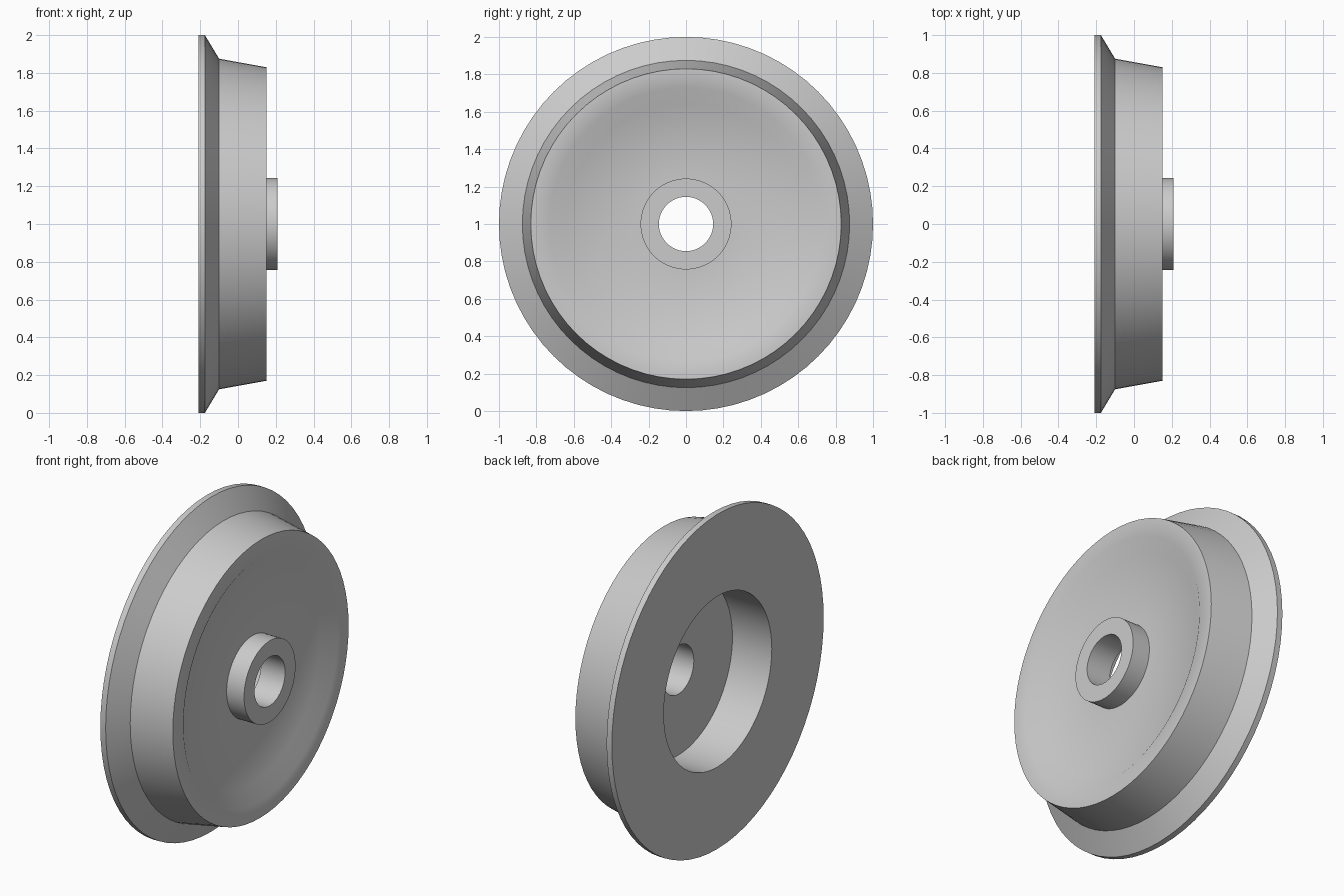
import bpy, bmesh, math
from mathutils import Matrix, Vector

cube = bpy.data.objects.get("Cube")
if cube:
    bpy.data.objects.remove(cube, do_unlink=True)

SEGMENTS = 72

steel = bpy.data.materials.new("grey_steel")
steel.use_nodes = True
colour = (0.6, 0.6, 0.6, 1)
steel.diffuse_color = colour
steel.node_tree.nodes["Principled BSDF"].inputs["Base Color"].default_value = colour


def lathe(name, profile):
    """Spin a closed (x, radius) profile about the axle, which runs along x."""
    bm = bmesh.new()
    rings = []
    for i in range(SEGMENTS):
        turn = Matrix.Rotation(math.tau * i / SEGMENTS, 3, 'X')
        rings.append([bm.verts.new(turn @ Vector((x, 0, r))) for x, r in profile])
    n = len(profile)
    for i, ring in enumerate(rings):
        after = rings[(i + 1) % SEGMENTS]
        for j in range(n):
            k = (j + 1) % n
            bm.faces.new((ring[j], ring[k], after[k], after[j]))
    bmesh.ops.recalc_face_normals(bm, faces=bm.faces)
    mesh = bpy.data.meshes.new(name)
    bm.to_mesh(mesh)
    bm.free()
    mesh.materials.append(steel)
    obj = bpy.data.objects.new(name, mesh)
    obj.location.z = 1
    bpy.context.collection.objects.link(obj)
    bpy.ops.object.select_all(action='DESELECT')
    obj.select_set(True)
    bpy.context.view_layer.objects.active = obj
    bpy.ops.object.shade_smooth_by_angle(angle=math.radians(35))
    return obj


# Flanged wheel: flange, tapered tread, dished web, hub, axle hole, rear recess
lathe("flanged_wheel", [
    (-0.21, 0.51), (-0.21, 1.0), (-0.175, 1.0),    # rear face and flange edge
    (-0.10, 0.875), (0.15, 0.83),                  # flange slope and tread
    (0.15, 0.73), (0.095, 0.64), (0.095, 0.243),   # rim, dish and web
    (0.21, 0.243), (0.21, 0.145),                  # hub
    (0.05, 0.145), (0.05, 0.51),                   # axle hole and recess floor
])
